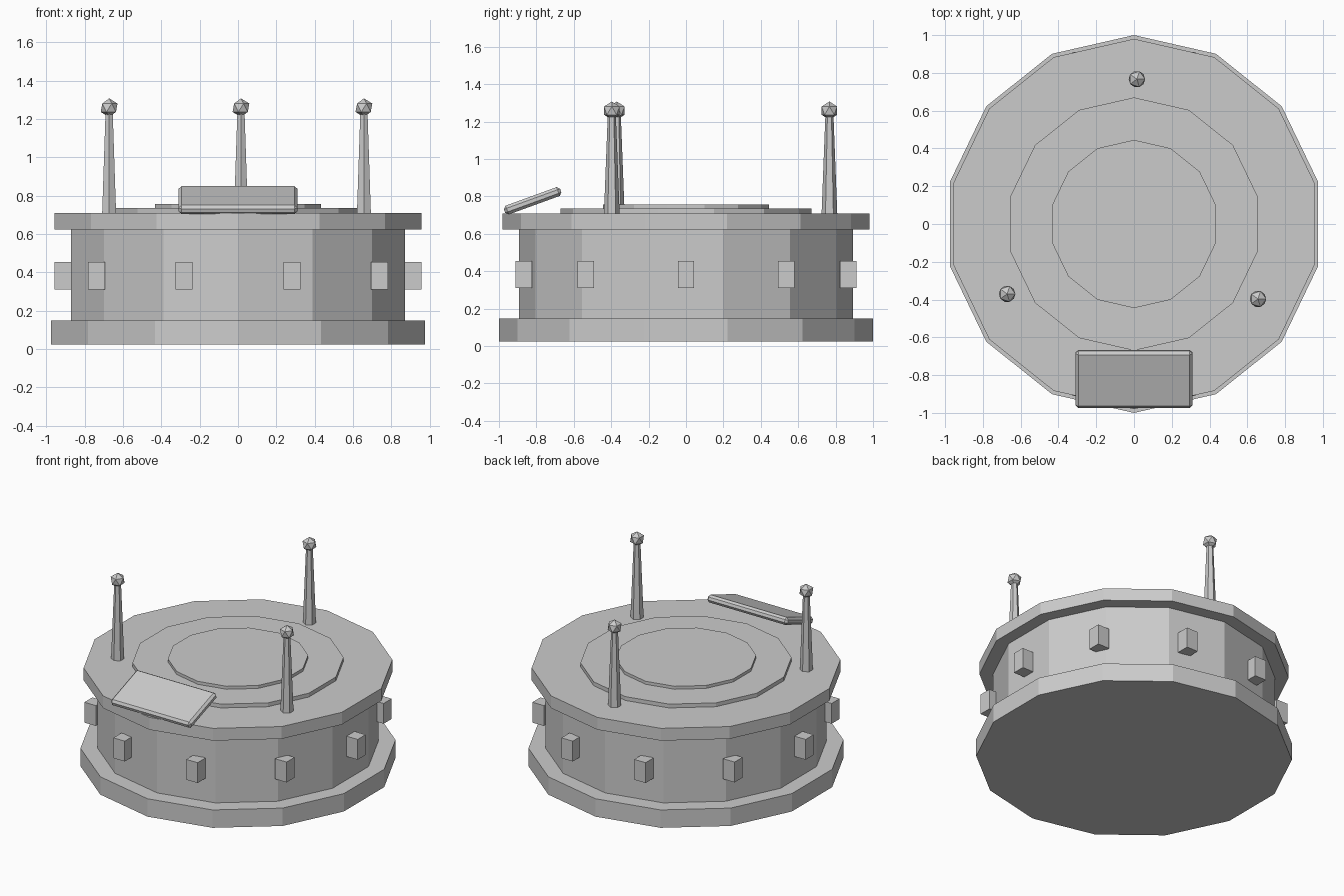
import bpy
from math import sin, cos, radians

if "Cube" in bpy.data.objects:
    bpy.data.objects.remove(bpy.data.objects["Cube"])


def frustum(name, sides, r1, r2, z0, z1, x=0, y=0):
    bpy.ops.mesh.primitive_cone_add(vertices=sides, radius1=r1, radius2=r2,
                                    depth=z1 - z0, location=(x, y, (z0 + z1) / 2))
    bpy.context.object.name = name
    return bpy.context.object


def box(name, size, loc, tilt=0):
    bpy.ops.mesh.primitive_cube_add(size=1, location=loc)
    ob = bpy.context.object
    ob.name = name
    ob.scale = size
    bpy.ops.object.transform_apply(location=False, rotation=False, scale=True)
    ob.rotation_euler.x = tilt
    return ob


# Stacked 14-sided platform: name, radius, bottom, top
for name, r, z0, z1 in [("base", 1.0, 0.023, 0.148),
                        ("drum", 0.893, 0.148, 0.623),
                        ("top_rim", 0.98, 0.623, 0.709),
                        ("outer_pad", 0.67, 0.709, 0.736),
                        ("inner_pad", 0.445, 0.736, 0.757)]:
    frustum(name, 14, r, r, z0, z1)

# Ten axis-aligned blocks around the drum
for i in range(10):
    a = radians(36 * i)
    box(f"side_block_{i + 1}", (0.088, 0.088, 0.142),
        (0.912 * cos(a), 0.912 * sin(a), 0.382))

# Three tapered posts with faceted tips
for i in range(3):
    a = radians(88.85 + 120 * i)
    x, y = 0.767 * cos(a), 0.767 * sin(a)
    frustum(f"post_{i + 1}", 6, 0.042, 0.021, 0.705, 1.25, x, y)
    bpy.ops.mesh.primitive_ico_sphere_add(subdivisions=1, radius=0.049,
                                          location=(x, y, 1.258))
    bpy.context.object.name = f"post_tip_{i + 1}"

# Tilted control panel at the front edge
panel = box("control_panel", (0.62, 0.32, 0.05), (0, -0.82, 0.776), radians(20))
bevel = panel.modifiers.new("bevel", 'BEVEL')
bevel.width = 0.015
bevel.segments = 1
